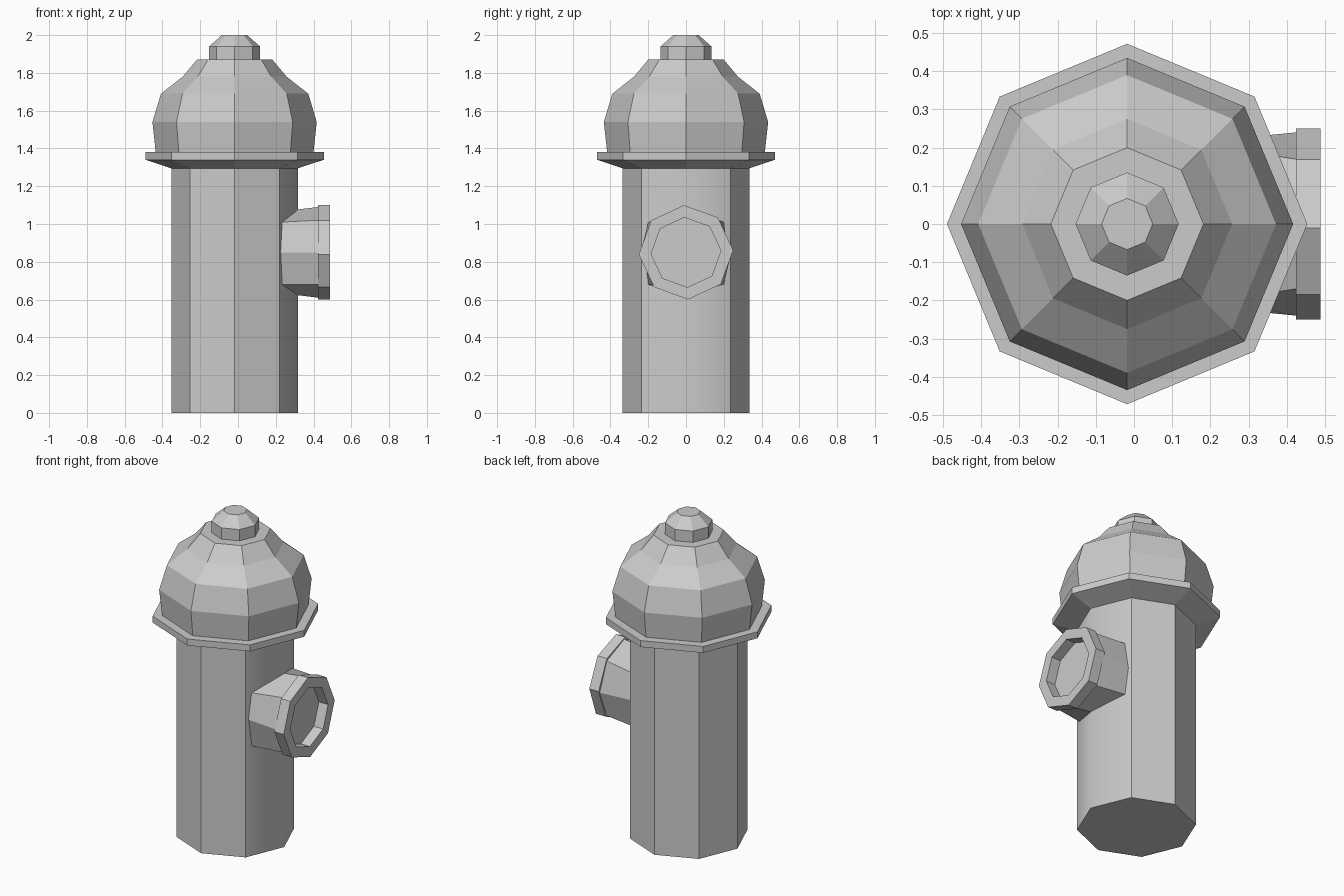
import bpy
import bmesh
from math import cos, sin, radians, pi

if "Cube" in bpy.data.objects:
    bpy.data.objects.remove(bpy.data.objects["Cube"])

CX = -0.018   # vertical axis of the barrel
SIDES = 8


def loft(name, rings, closed=False):
    """Bridge 8-point rings; cap the ends, or join last ring to first if closed."""
    bm = bmesh.new()
    loops = [[bm.verts.new(p) for p in ring] for ring in rings]
    pairs = list(zip(loops, loops[1:]))
    if closed:
        pairs.append((loops[-1], loops[0]))
    for a, b in pairs:
        for i in range(SIDES):
            j = (i + 1) % SIDES
            bm.faces.new((a[i], a[j], b[j], b[i]))
    if not closed:
        bm.faces.new(loops[0][::-1])
        bm.faces.new(loops[-1])
    bmesh.ops.recalc_face_normals(bm, faces=bm.faces)
    mesh = bpy.data.meshes.new(name)
    bm.to_mesh(mesh)
    bm.free()
    obj = bpy.data.objects.new(name, mesh)
    bpy.context.collection.objects.link(obj)
    return obj


def upright(name, profile):
    """Octagonal turning from (radius, z) pairs."""
    return loft(name, [[(CX + r * cos(i * pi / 4), r * sin(i * pi / 4), z)
                        for i in range(SIDES)] for r, z in profile])


def side_ring(r, x, turn=0.0):
    """Octagon facing +x, centred on the outlet."""
    return [(x, r * cos(i * pi / 4 + radians(turn)),
             0.85 + r * sin(i * pi / 4 + radians(turn))) for i in range(SIDES)]


# Barrel, with the two faces behind the outlet blended smoothly
barrel = upright("barrel", [(0.335, 0), (0.335, 1.30)])
for face in barrel.data.polygons:
    face.use_smooth = face.normal.x > 0.8

# Collar with tapered underside
upright("collar", [(0.335, 1.295), (0.472, 1.34), (0.472, 1.38), (0.417, 1.38)])

# Domed bonnet
upright("bonnet", [(0.417, 1.375), (0.435, 1.54), (0.39, 1.69),
                   (0.275, 1.78), (0.20, 1.87)])

# Top nut
upright("top_nut", [(0.135, 1.865), (0.135, 1.94), (0.067, 2.0)])

# Outlet neck: base ring follows the barrel's two faces
base = [(0.22, 0.22, 0.85), (0.23, 0.20, 1.01), (0.30, 0, 1.075),
        (0.23, -0.20, 1.01), (0.22, -0.22, 0.85), (0.23, -0.20, 0.68),
        (0.30, 0, 0.625), (0.23, -0.20 * -1, 0.68)]
loft("outlet_neck", [base, side_ring(0.24, 0.425)])

# Outlet rim with recessed opening
loft("outlet_rim", [side_ring(0.25, 0.424, 2.5), side_ring(0.25, 0.488, 2.5),
                    side_ring(0.185, 0.488, 2.5), side_ring(0.185, 0.424, 2.5)],
     closed=True)
